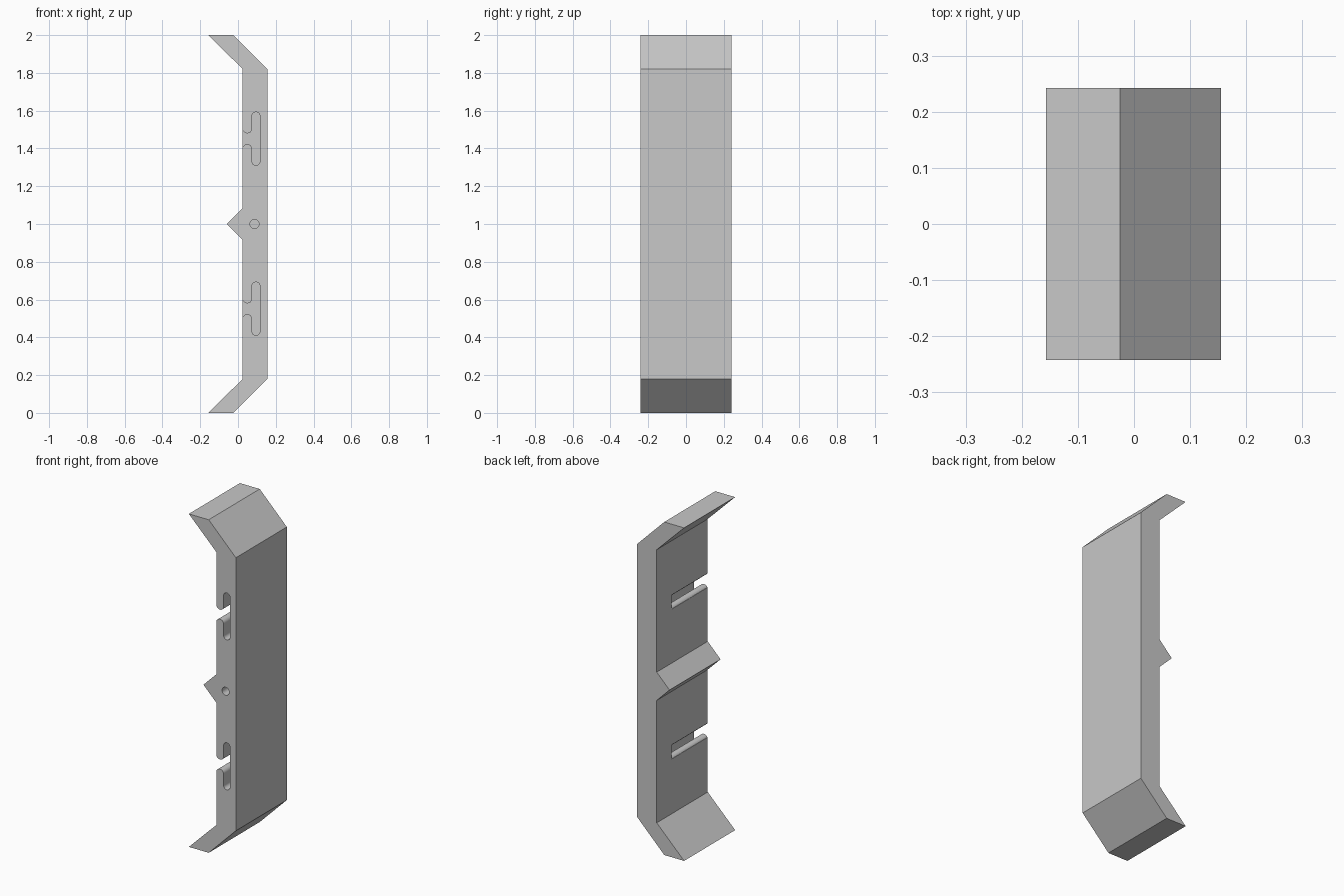
import bpy, bmesh, math

cube = bpy.data.objects.get("Cube")
if cube:
    bpy.data.objects.remove(cube, do_unlink=True)

HALF = 0.242        # half of the bracket's width
SLOT_END = 0.10     # the cuts run from the front to this depth

grey = bpy.data.materials.new("light grey")
grey.use_nodes = True
colour = (0.58, 0.58, 0.58, 1)
grey.diffuse_color = colour
grey.node_tree.nodes["Principled BSDF"].inputs["Base Color"].default_value = colour


def arc(cx, cz, r, start, end, steps=12):
    angles = [math.radians(start + (end - start) * i / steps) for i in range(steps + 1)]
    return [(cx + r * math.cos(a), cz + r * math.sin(a)) for a in angles]


def extrude(name, outline, y0, y1):
    """Prism from an x-z outline between two depths."""
    bm = bmesh.new()
    face = bm.faces.new([bm.verts.new((x, y0, z)) for x, z in outline])
    moved = bmesh.ops.extrude_face_region(bm, geom=[face])["geom"]
    verts = [v for v in moved if isinstance(v, bmesh.types.BMVert)]
    bmesh.ops.translate(bm, verts=verts, vec=(0, y1 - y0, 0))
    bmesh.ops.recalc_face_normals(bm, faces=bm.faces)
    mesh = bpy.data.meshes.new(name)
    bm.to_mesh(mesh)
    bm.free()
    mesh.materials.append(grey)
    obj = bpy.data.objects.new(name, mesh)
    bpy.context.collection.objects.link(obj)
    return obj


# Bracket: upright plate with slanted ends and a pointed ridge, mirrored about mid height
lower = [(-0.06, 1.0), (0.025, 0.915), (0.025, 0.18), (-0.157, 0), (-0.025, 0), (0.155, 0.18)]
upper = [(x, 2 - z) for x, z in reversed(lower[1:])]
bracket = extrude("bracket", lower + upper, -HALF, HALF)


# Slots: rounded upright channel, opened sideways between two rounded lips
def slot_outline(mid):
    half = ([(-0.02, 0.04)] + arc(0.0495, 0.053, 0.0245, 205, 360)
            + arc(0.095, 0.12, 0.021, 180, 0))
    return [(x, mid + z) for x, z in half] + [(x, mid - z) for x, z in reversed(half)]


cutters = [extrude("slot_cutter", slot_outline(mid), -HALF - 0.1, SLOT_END)
           for mid in (0.5515, 1.4515)]
# Round pin hole
cutters.append(extrude("hole_cutter", arc(0.087, 1.0, 0.024, 0, 345, 23),
                       -HALF - 0.1, SLOT_END))

bpy.ops.object.select_all(action="DESELECT")
bracket.select_set(True)
bpy.context.view_layer.objects.active = bracket
for cutter in cutters:
    cut = bracket.modifiers.new("cut", "BOOLEAN")
    cut.operation = "DIFFERENCE"
    cut.solver = "EXACT"
    cut.object = cutter
    bpy.ops.object.modifier_apply(modifier=cut.name)
    bpy.data.objects.remove(cutter, do_unlink=True)

bpy.ops.object.shade_smooth_by_angle(angle=math.radians(30))
